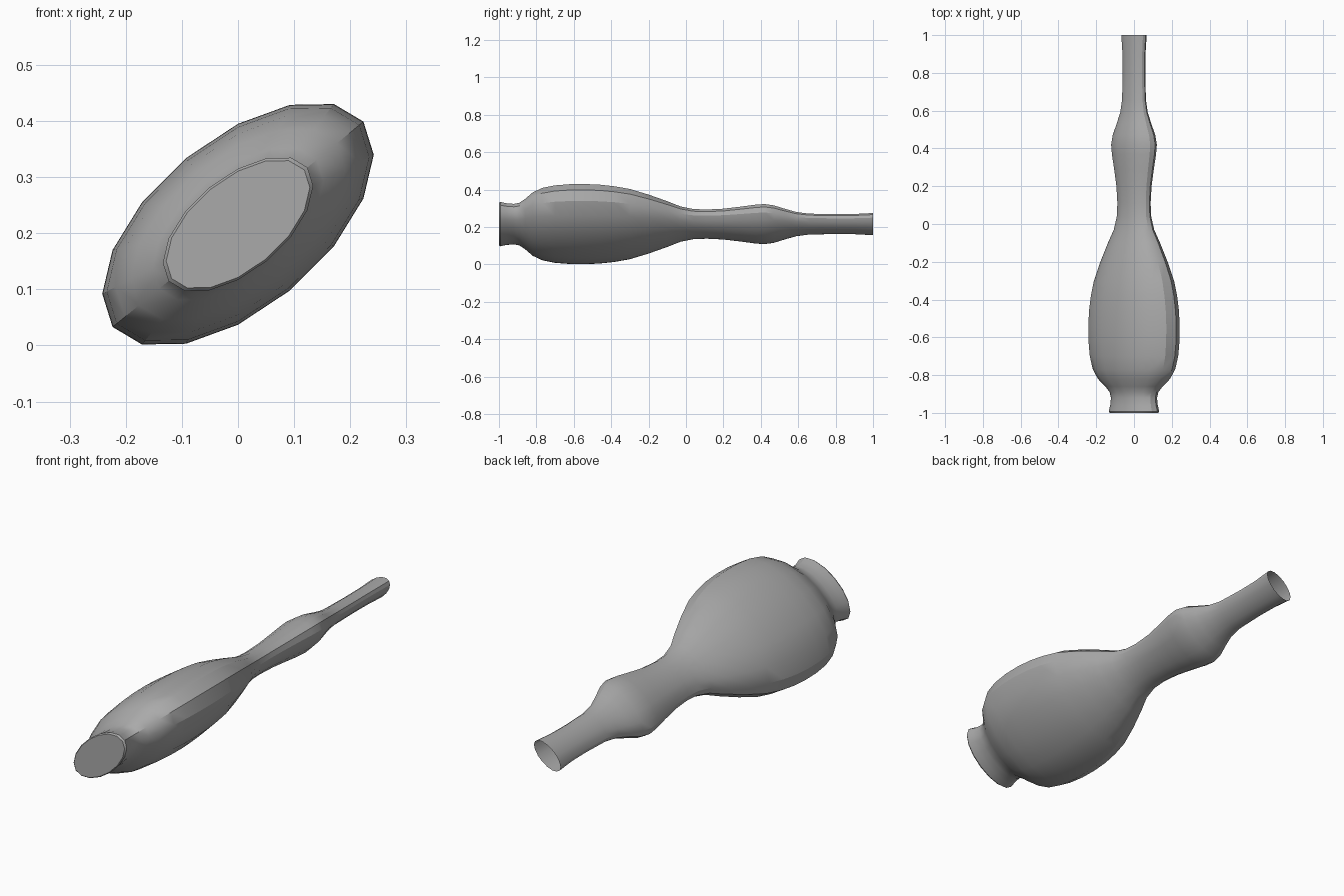
import bpy, bmesh, math

if "Cube" in bpy.data.objects:
    bpy.data.objects.remove(bpy.data.objects["Cube"])

SIDES = 16
CENTRE_Z = 0.216

# profile along the length: (y, radius), base to mouth
PROFILE = [(-1, .128), (-.993, .134), (-.96, .126), (-.92, .122), (-.89, .129), (-.86, .152),
           (-.82, .191), (-.77, .218), (-.7, .234), (-.62, .241), (-.54, .242),
           (-.46, .238), (-.38, .228), (-.3, .212), (-.2, .178), (-.1, .138),
           (-.03, .107), (.04, .091), (.11, .088), (.2, .093), (.29, .105),
           (.37, .117), (.42, .121), (.47, .113), (.53, .092), (.59, .073),
           (.66, .063), (.8, .060), (.9, .061), (1, .067)]


def ring(bm, y, r):
    """Slanted oval cross-section: a circle squashed and sheared."""
    verts = []
    for k in range(SIDES):
        a = 2 * math.pi * k / SIDES
        z = CENTRE_Z + r * (.74 * math.cos(a) + .512 * math.sin(a))
        verts.append(bm.verts.new((r * math.sin(a), y, z)))
    return verts


# vase: closed at the base, open at the mouth
bm = bmesh.new()
rings = [ring(bm, y, r) for y, r in PROFILE]
bm.faces.new(rings[0])
for a, b in zip(rings, rings[1:]):
    for k in range(SIDES):
        n = (k + 1) % SIDES
        bm.faces.new((a[k], b[k], b[n], a[n]))
bmesh.ops.recalc_face_normals(bm, faces=bm.faces)
mesh = bpy.data.meshes.new("vase")
bm.to_mesh(mesh)
bm.free()

clay = bpy.data.materials.new("grey_clay")
clay.diffuse_color = (.4, .4, .4, 1)
clay.use_nodes = True
clay.node_tree.nodes["Principled BSDF"].inputs["Base Color"].default_value = clay.diffuse_color
mesh.materials.append(clay)
vase = bpy.data.objects.new("vase", mesh)
bpy.context.collection.objects.link(vase)
bpy.context.view_layer.objects.active = vase
vase.select_set(True)
bpy.ops.object.shade_smooth_by_angle(angle=math.radians(30))
